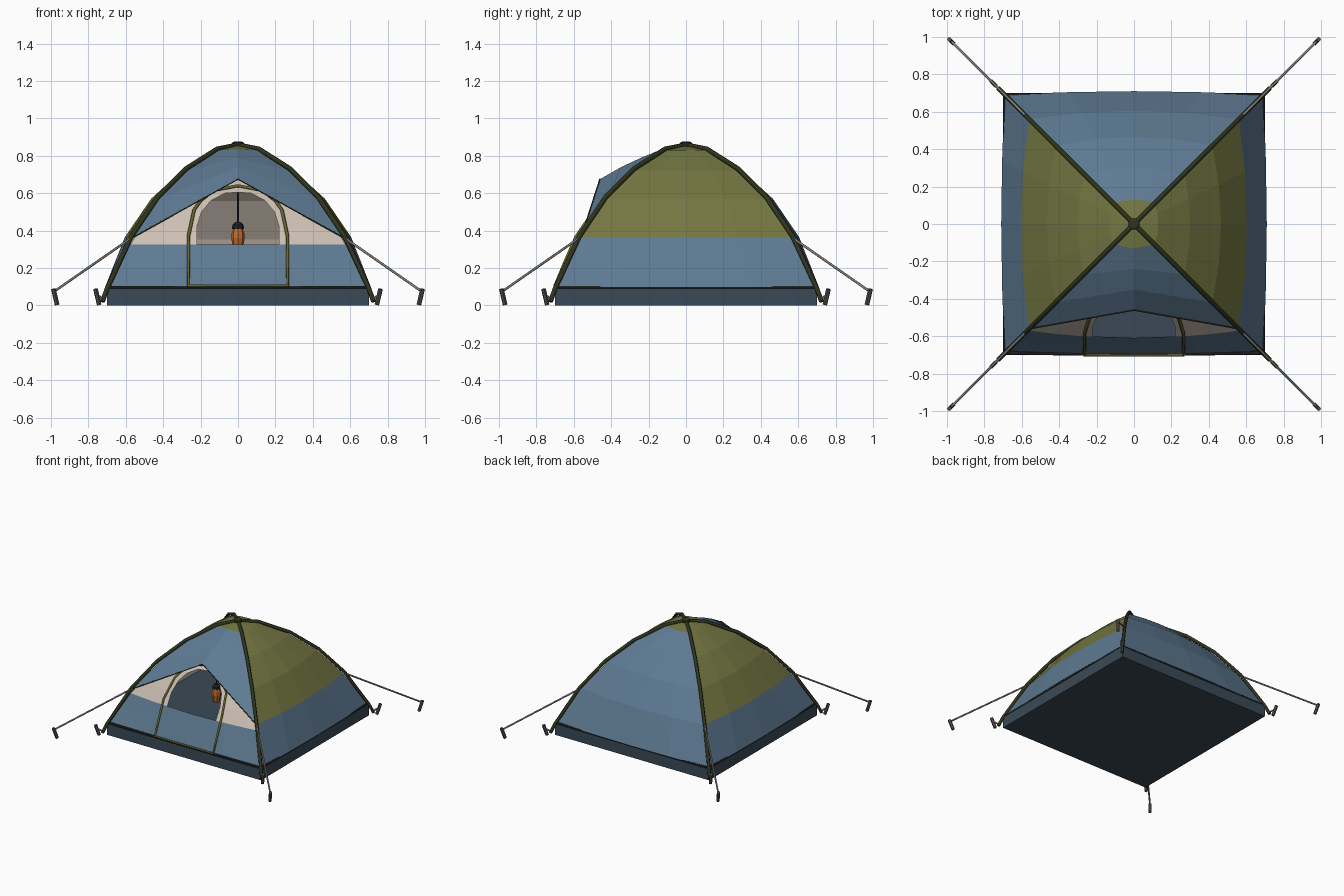
import bpy, bmesh, math
from mathutils import Vector, Matrix

if "Cube" in bpy.data.objects:
    bpy.data.objects.remove(bpy.data.objects["Cube"])


def srgb(r, g, b):
    return tuple(((c / 255 + 0.055) / 1.055) ** 2.4 for c in (r, g, b)) + (1,)


def material(name, rgb):
    m = bpy.data.materials.new(name)
    m.diffuse_color = srgb(*rgb)
    m.use_nodes = True
    m.node_tree.nodes["Principled BSDF"].inputs["Base Color"].default_value = m.diffuse_color
    return m


BLUE = material("blue fabric", (94, 122, 146))
OLIVE = material("olive fabric", (116, 119, 66))
CREAM = material("cream liner", (205, 192, 180))
SLATE = material("slate groundsheet", (58, 73, 86))
POLE = material("dark olive pole", (46, 52, 28))
TRIM = material("olive trim", (100, 98, 48))
ROPE = material("grey cord", (140, 134, 128))
METAL = material("dark metal", (82, 82, 80))
BLACK = material("black cap", (32, 32, 32))
ORANGE = material("orange lantern", (196, 108, 46))


def finish(name, bm, mats):
    me = bpy.data.meshes.new(name)
    bm.to_mesh(me)
    bm.free()
    for m in mats:
        me.materials.append(m)
    ob = bpy.data.objects.new(name, me)
    bpy.context.collection.objects.link(ob)
    return ob


def grid(name, rows, mats, rule=lambda c: 0, matrix=None):
    """Skin a list of equal-length point rows; rule picks the colour from the face centre."""
    bm = bmesh.new()
    vs = [[bm.verts.new(p) for p in row] for row in rows]
    for a, b in zip(vs, vs[1:]):
        for i in range(len(a) - 1):
            f = bm.faces.new((a[i], b[i], b[i + 1], a[i + 1]))
            f.material_index = rule(f.calc_center_median())
    bmesh.ops.remove_doubles(bm, verts=bm.verts, dist=1e-5)
    if matrix:
        bm.transform(matrix)
    return finish(name, bm, mats)


def tube(name, pts, r, mat, cyclic=False):
    cu = bpy.data.curves.new(name, "CURVE")
    cu.dimensions = "3D"
    cu.bevel_depth = r
    cu.bevel_resolution = 1
    cu.use_fill_caps = True
    sp = cu.splines.new("POLY")
    sp.points.add(len(pts) - 1)
    for p, co in zip(sp.points, pts):
        p.co = (*co, 1)
    sp.use_cyclic_u = cyclic
    cu.materials.append(mat)
    ob = bpy.data.objects.new(name, cu)
    bpy.context.collection.objects.link(ob)
    return ob


def lathe(name, prof, loc, mat, n=8):
    rows = [[(r * math.cos(2 * math.pi * i / n), r * math.sin(2 * math.pi * i / n), z)
             for i in range(n + 1)] for r, z in reversed(prof)]
    return grid(name, rows, [mat], matrix=Matrix.Translation(loc))


# Dome section: height, half width at the corner pole, half width at panel middle
Z = [0.857, 0.83, 0.72, 0.57, 0.365, 0.10]
C = [0.0, 0.11, 0.27, 0.42, 0.56, 0.69]
M = [0.0, 0.13, 0.30, 0.465, 0.605, 0.71]
US = [-1, -0.5, 0, 0.5, 1]


def at(vals, z):
    for i in range(5):
        if z >= Z[i + 1]:
            t = (Z[i] - z) / (Z[i] - Z[i + 1])
            return vals[i] + t * (vals[i + 1] - vals[i])
    return vals[5]


def dome_y(x, z):
    c, m = at(C, z), at(M, z)
    u = min(1, abs(x) / max(c, 1e-6))
    return -(c + (m - c) * (1 - u * u))


# Side and back panels, with a cream lining inside each
for k, name in ((1, "right"), (2, "back"), (3, "left")):
    rot = Matrix.Rotation(k * math.pi / 2, 4, "Z")
    rows = [[(u * c, -(c + (m - c) * (1 - u * u)), z) for u in US] for z, c, m in zip(Z, C, M)]
    split = 0.83 if k == 2 else 0.365
    grid(name + "_panel", rows, [BLUE, OLIVE], lambda p: int(p.z > split), rot)
    lining = [[(x * 0.97, y * 0.97 + 0.006, z - 0.012) for x, y, z in reversed(r)] for r in rows[1:]]
    grid(name + "_lining", lining, [CREAM], matrix=rot)

# Front hood that projects over the door
HY = [0, -0.13, -0.24, -0.35, -0.46]
HZ = [0.857, 0.835, 0.79, 0.738, 0.675]
hood = [[(-C[i], -C[i], Z[i]), (0, HY[i], HZ[i]), (C[i], -C[i], Z[i])] for i in range(5)]
grid("front_hood", hood, [BLUE, OLIVE], lambda p: int(p.z > 0.83))
tube("hood_hem", hood[4], 0.004, POLE)

# Front wall: each row lists height and door opening half width
ROWS = [(0.70, 0), (0.605, 0), (0.60, 0.07), (0.56, 0.145), (0.50, 0.195), (0.42, 0.22), (0.325, 0.22)]


def wall_pt(x, z):
    return (x, dome_y(x, z) + 0.012, z)


for s in (-1, 1):
    rows = [[wall_pt(s * (o + (at(C, z) - 0.004 - o) * t / 4), z) for t in range(5)] for z, o in ROWS]
    if s < 0:
        rows = [r[::-1] for r in rows]
    grid("front_wall_" + ("left" if s < 0 else "right"), rows, [CREAM])
rows = [[wall_pt(u * (at(C, z) - 0.002), z) for u in US] for z in (0.325, 0.21, 0.10)]
grid("front_lower_wall", rows, [BLUE])

# Door piping
half = [(0.265, 0.105), (0.265, 0.25), (0.265, 0.37), (0.235, 0.51), (0.20, 0.56), (0.13, 0.615)]
arch = half + [(0, 0.64)] + [(-x, z) for x, z in reversed(half)]
tube("door_piping", [(x, dome_y(x, z) + 0.004, z) for x, z in arch], 0.009, TRIM, True)

# Groundsheet tub
bm = bmesh.new()
bmesh.ops.create_cube(bm, size=1, matrix=Matrix.Translation((0, 0, 0.045)) @ Matrix.Diagonal((1.4, 1.4, 0.09, 1)))
finish("groundsheet_tub", bm, [SLATE])
for a in range(4):
    rot = Matrix.Rotation(a * math.pi / 2, 3, "Z")
    tube("base_hem", [rot @ Vector(p) for p in ((-0.69, -0.69, 0.098), (0, -0.70, 0.098), (0.69, -0.69, 0.098))],
         0.008, BLACK)

# Crossing poles and the hub on top
PP = [(0.0, 0.86), (0.11, 0.838), (0.28, 0.73), (0.43, 0.578), (0.57, 0.37), (0.70, 0.09), (0.725, 0.02)]
for s, name in ((1, "pole_a"), (-1, "pole_b")):
    path = [(-d, -d * s, z) for d, z in reversed(PP)] + [(d, d * s, z) for d, z in PP[1:]]
    tube(name, path, 0.013, POLE)
lathe("pole_hub", [(0, 0.85), (0.032, 0.85), (0.032, 0.87), (0.02, 0.876), (0, 0.876)], (0, 0, 0), POLE)

# Guy lines and stakes at the four corners
for sx in (-1, 1):
    for sy in (-1, 1):
        def corner(d, z):
            return Vector((sx * d, sy * d, z))
        tube("guy_line", [corner(0.565, 0.365), corner(0.975, 0.08)], 0.0065, ROPE)
        tube("foot_cord", [corner(0.72, 0.03), corner(0.755, 0.06)], 0.006, ROPE)
        for d in (0.742, 0.967):
            bm = bmesh.new()
            axis = corner(0.02, 0.085).normalized()
            q = axis.to_track_quat("Z", "Y").to_matrix().to_4x4()
            bmesh.ops.create_cone(bm, cap_ends=True, segments=6, radius1=0.013, radius2=0.013, depth=0.088,
                                  matrix=Matrix.Translation(corner(d + 0.01, 0.046)) @ q)
            finish("stake", bm, [METAL])

# Hanging lantern
L = (0, -0.28, 0)
tube("lantern_cord", [(0, -0.28, 0.43), (0, -0.28, 0.71)], 0.005, BLACK)
lathe("lantern_cap", [(0, 0.41), (0.032, 0.41), (0.03, 0.43), (0.014, 0.447), (0, 0.447)], L, BLACK)
lathe("lantern_body", [(0, 0.30), (0.025, 0.30), (0.036, 0.36), (0.034, 0.385), (0.024, 0.412), (0, 0.412)], L, ORANGE)
